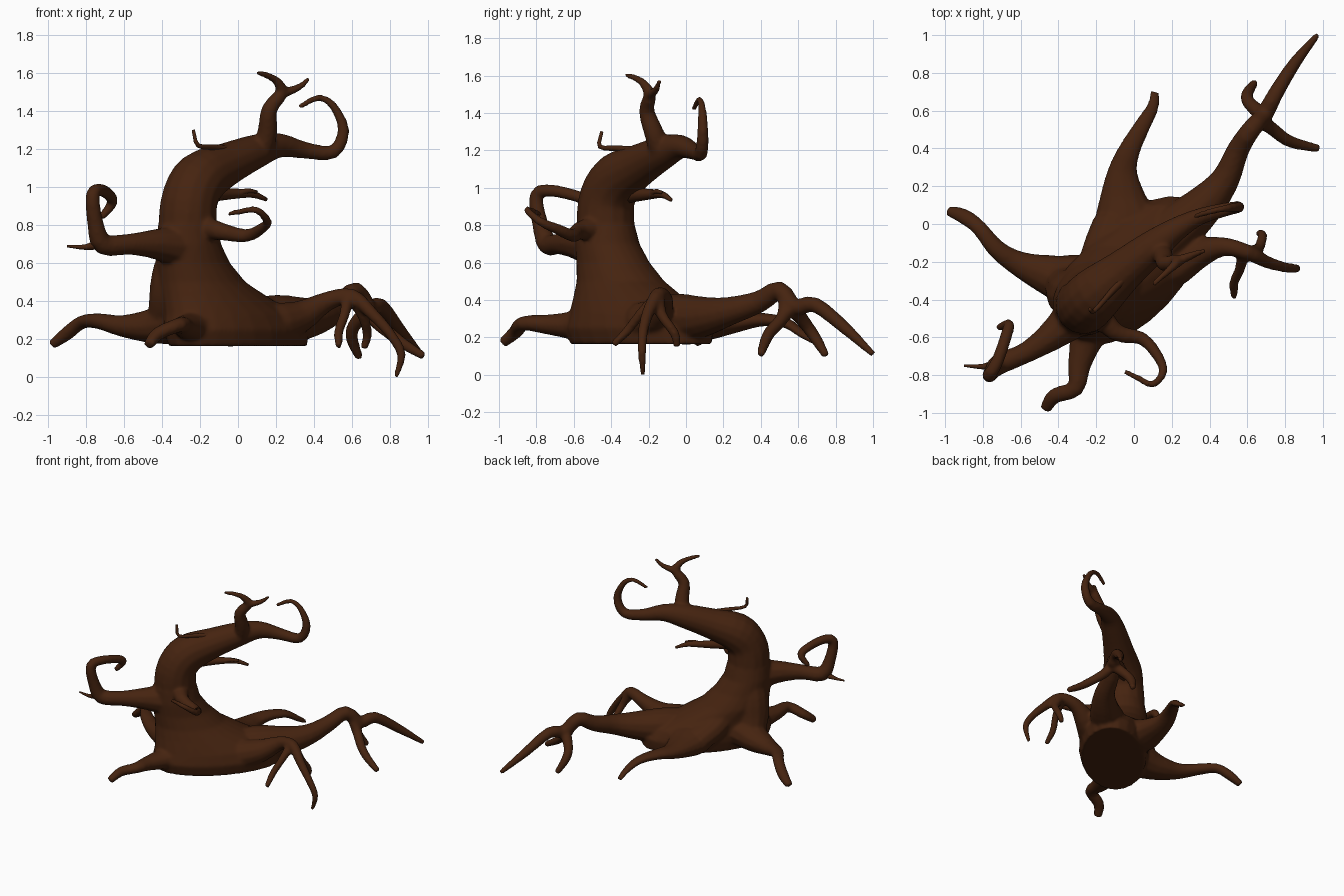
import bpy, bmesh, math
from mathutils import Vector

bark = bpy.data.materials.new("bark")
bark.diffuse_color = (0.06, 0.017, 0.005, 1)


def loft(bm, rings):
    """Skin a closed, capped tube over a list of equal-sized rings."""
    vs = [[bm.verts.new(p) for p in ring] for ring in rings]
    n = len(vs[0])
    for a, b in zip(vs, vs[1:]):
        for i in range(n):
            bm.faces.new((a[i], a[(i + 1) % n], b[(i + 1) % n], b[i]))
    bm.faces.new(vs[0][::-1])
    bm.faces.new(vs[-1])


def limb(bm, pts, sides=10, flat=1.0, steps=3):
    """Tapered limb through (x, y, z, radius) points, rounded between them."""
    P = [Vector(p) for p in pts]
    P = [2 * P[0] - P[1]] + P + [2 * P[-1] - P[-2]]
    path = []
    for i in range(1, len(P) - 2):
        a, b, c, d = P[i - 1:i + 3]
        for k in range(steps):
            t = k / steps
            path.append(0.5 * (2 * b + (c - a) * t + (2 * a - 5 * b + 4 * c - d) * t * t
                               + (3 * b - a - 3 * c + d) * t ** 3))
    path.append(P[-2])
    pos = [p.to_3d() for p in path]
    up, rings = Vector((0, 0, 1)), []
    for i, p in enumerate(pos):
        d = (pos[min(i + 1, len(pos) - 1)] - pos[max(i - 1, 0)]).normalized()
        if i == 0 and abs(d.z) > 0.9:
            up = Vector((1, 0, 0))
        up = (up - d * up.dot(d)).normalized()
        side = d.cross(up)
        r = path[i][3]
        rings.append([p + r * (side * math.cos(a) + up * flat * math.sin(a))
                      for a in (2 * math.pi * k / sides for k in range(sides))])
    loft(bm, rings)


def finish(name, bm, fuse):
    bmesh.ops.recalc_face_normals(bm, faces=bm.faces)
    me = bpy.data.meshes.new(name)
    bm.to_mesh(me)
    bm.free()
    me.materials.append(bark)
    for f in me.polygons:
        f.use_smooth = True
    ob = bpy.data.objects.new(name, me)
    bpy.context.collection.objects.link(ob)
    if fuse:
        m = ob.modifiers.new("fuse", 'REMESH')
        m.mode = 'VOXEL'
        m.voxel_size = 0.011
        m.use_smooth_shade = True
        s = ob.modifiers.new("soften", 'SMOOTH')
        s.factor = 0.5
        s.iterations = 8
    return ob


tree = bmesh.new()

# Flared base and lower trunk: ellipses stretched along the diagonal
U, V = Vector((0.68, 0.73, 0)), Vector((-0.73, 0.68, 0))
base = [(0.165, 0.0, -0.24, 0.47, 0.24), (0.25, -0.01, -0.25, 0.49, 0.26),
        (0.33, -0.04, -0.26, 0.44, 0.25), (0.42, -0.12, -0.31, 0.34, 0.225),
        (0.5, -0.19, -0.35, 0.26, 0.205), (0.6, -0.235, -0.39, 0.21, 0.18),
        (0.7, -0.26, -0.42, 0.175, 0.17), (0.8, -0.265, -0.43, 0.16, 0.155)]
loft(tree, [[Vector((x, y, z)) + U * L * math.cos(a) + V * W * math.sin(a)
             for a in (2 * math.pi * k / 24 for k in range(24))]
            for z, x, y, L, W in base])

# Upper trunk bending over into the top curl
limb(tree, [(-0.26, -0.42, 0.66, 0.15), (-0.265, -0.43, 0.82, 0.155), (-0.25, -0.42, 0.95, 0.15),
            (-0.19, -0.36, 1.05, 0.145), (-0.06, -0.25, 1.12, 0.115), (0.1, -0.12, 1.19, 0.09),
            (0.22, -0.03, 1.22, 0.065), (0.35, 0.04, 1.195, 0.045), (0.5, 0.08, 1.185, 0.037),
            (0.555, 0.09, 1.3, 0.031), (0.5, 0.085, 1.43, 0.022), (0.42, 0.07, 1.47, 0.018),
            (0.32, 0.04, 1.42, 0.015)], 14)

# Upright top branch with its fork
limb(tree, [(0.12, -0.13, 1.17, 0.06), (0.155, -0.17, 1.29, 0.054), (0.165, -0.21, 1.41, 0.043),
            (0.23, -0.195, 1.5, 0.034), (0.19, -0.24, 1.57, 0.022), (0.1, -0.32, 1.605, 0.015)])
limb(tree, [(0.22, -0.2, 1.49, 0.03), (0.32, -0.16, 1.525, 0.02), (0.375, -0.14, 1.575, 0.014)])

# Left branch ending in a hook
limb(tree, [(-0.27, -0.45, 0.68, 0.13), (-0.42, -0.58, 0.70, 0.085), (-0.57, -0.68, 0.70, 0.057),
            (-0.71, -0.74, 0.70, 0.057), (-0.75, -0.78, 0.81, 0.044), (-0.765, -0.8, 0.96, 0.038),
            (-0.72, -0.72, 0.985, 0.034), (-0.67, -0.57, 0.95, 0.032), (-0.665, -0.53, 0.91, 0.028),
            (-0.72, -0.55, 0.84, 0.02)])

# Front branch curling back
limb(tree, [(-0.24, -0.41, 0.8, 0.08), (-0.1, -0.57, 0.77, 0.05), (0.04, -0.605, 0.745, 0.036),
            (0.12, -0.69, 0.78, 0.03), (0.155, -0.78, 0.82, 0.024), (0.1, -0.85, 0.88, 0.02),
            (0.03, -0.82, 0.875, 0.018), (-0.05, -0.78, 0.86, 0.015)])

# Buttresses from the trunk down to the left and back roots
limb(tree, [(-0.28, -0.4, 0.72, 0.11), (-0.32, -0.38, 0.55, 0.13), (-0.34, -0.36, 0.42, 0.13),
            (-0.38, -0.31, 0.3, 0.1)], 12)
limb(tree, [(-0.22, -0.33, 0.55, 0.1), (-0.15, -0.16, 0.37, 0.13), (-0.1, 0.0, 0.285, 0.12)], 12, 0.8)

# Left, back and front roots
limb(tree, [(-0.1, -0.33, 0.3, 0.14), (-0.3, -0.31, 0.3, 0.15), (-0.45, -0.27, 0.27, 0.11),
            (-0.61, -0.21, 0.27, 0.068), (-0.73, -0.13, 0.295, 0.05), (-0.82, -0.02, 0.29, 0.042),
            (-0.9, 0.04, 0.23, 0.042), (-0.98, 0.07, 0.17, 0.03)], 12, 0.85)
limb(tree, [(0.0, -0.2, 0.28, 0.12), (-0.04, 0.0, 0.27, 0.17), (-0.06, 0.14, 0.27, 0.125),
            (-0.06, 0.28, 0.28, 0.08), (-0.02, 0.4, 0.295, 0.058), (0.05, 0.53, 0.28, 0.044),
            (0.1, 0.62, 0.22, 0.034), (0.11, 0.7, 0.17, 0.024)], 12, 0.65)
limb(tree, [(-0.12, -0.33, 0.29, 0.12), (-0.2, -0.5, 0.28, 0.13), (-0.25, -0.61, 0.265, 0.09),
            (-0.29, -0.75, 0.27, 0.062), (-0.31, -0.87, 0.275, 0.046), (-0.42, -0.91, 0.23, 0.042),
            (-0.47, -0.98, 0.17, 0.032)], 12, 0.85)

# Long right-back root with two side shoots
limb(tree, [(0.0, -0.25, 0.29, 0.11), (0.2, -0.05, 0.3, 0.135), (0.36, 0.09, 0.31, 0.11),
            (0.48, 0.23, 0.34, 0.078), (0.55, 0.39, 0.39, 0.06), (0.62, 0.5, 0.45, 0.052),
            (0.69, 0.58, 0.36, 0.048), (0.75, 0.69, 0.375, 0.042), (0.85, 0.85, 0.25, 0.034),
            (0.97, 1.0, 0.11, 0.018)], 12)
limb(tree, [(0.69, 0.57, 0.36, 0.045), (0.61, 0.64, 0.27, 0.036), (0.6, 0.69, 0.2, 0.033),
            (0.64, 0.75, 0.1, 0.022)])
limb(tree, [(0.65, 0.54, 0.42, 0.045), (0.71, 0.52, 0.31, 0.038), (0.8, 0.45, 0.23, 0.034),
            (0.88, 0.42, 0.17, 0.03), (0.98, 0.4, 0.11, 0.022)])

# Right root with two side shoots
limb(tree, [(0.0, -0.28, 0.27, 0.08), (0.18, -0.24, 0.28, 0.11), (0.33, -0.16, 0.32, 0.085),
            (0.47, -0.12, 0.4, 0.052), (0.6, -0.15, 0.425, 0.042), (0.7, -0.2, 0.34, 0.034),
            (0.8, -0.23, 0.23, 0.028), (0.86, -0.235, 0.12, 0.024), (0.83, -0.23, 0.0, 0.014)], 12)
limb(tree, [(0.61, -0.15, 0.41, 0.04), (0.66, -0.13, 0.32, 0.03), (0.68, -0.06, 0.22, 0.026),
            (0.66, -0.05, 0.15, 0.02)])
limb(tree, [(0.58, -0.15, 0.42, 0.036), (0.56, -0.24, 0.33, 0.028), (0.53, -0.31, 0.24, 0.026),
            (0.53, -0.39, 0.16, 0.02)])
finish("trunk_with_roots_and_branches", tree, True)

# Thin twigs
twigs = {
    "inner_twig": [(-0.22, -0.36, 0.96, 0.05), (-0.05, -0.21, 0.965, 0.03),
                   (0.07, -0.13, 0.965, 0.02), (0.15, -0.08, 0.935, 0.01)],
    "inner_twig_fork": [(-0.02, -0.19, 0.96, 0.02), (0.05, -0.16, 0.98, 0.014),
                        (0.1, -0.13, 0.975, 0.008)],
    "top_twig": [(-0.02, -0.25, 1.19, 0.03), (-0.12, -0.36, 1.21, 0.016),
                 (-0.21, -0.46, 1.22, 0.012), (-0.235, -0.45, 1.3, 0.009)],
    "left_twig": [(-0.7, -0.74, 0.71, 0.035), (-0.8, -0.755, 0.685, 0.015),
                  (-0.9, -0.75, 0.69, 0.006)],
}
for name, pts in twigs.items():
    bm = bmesh.new()
    limb(bm, pts, 8)
    finish(name, bm, False)
